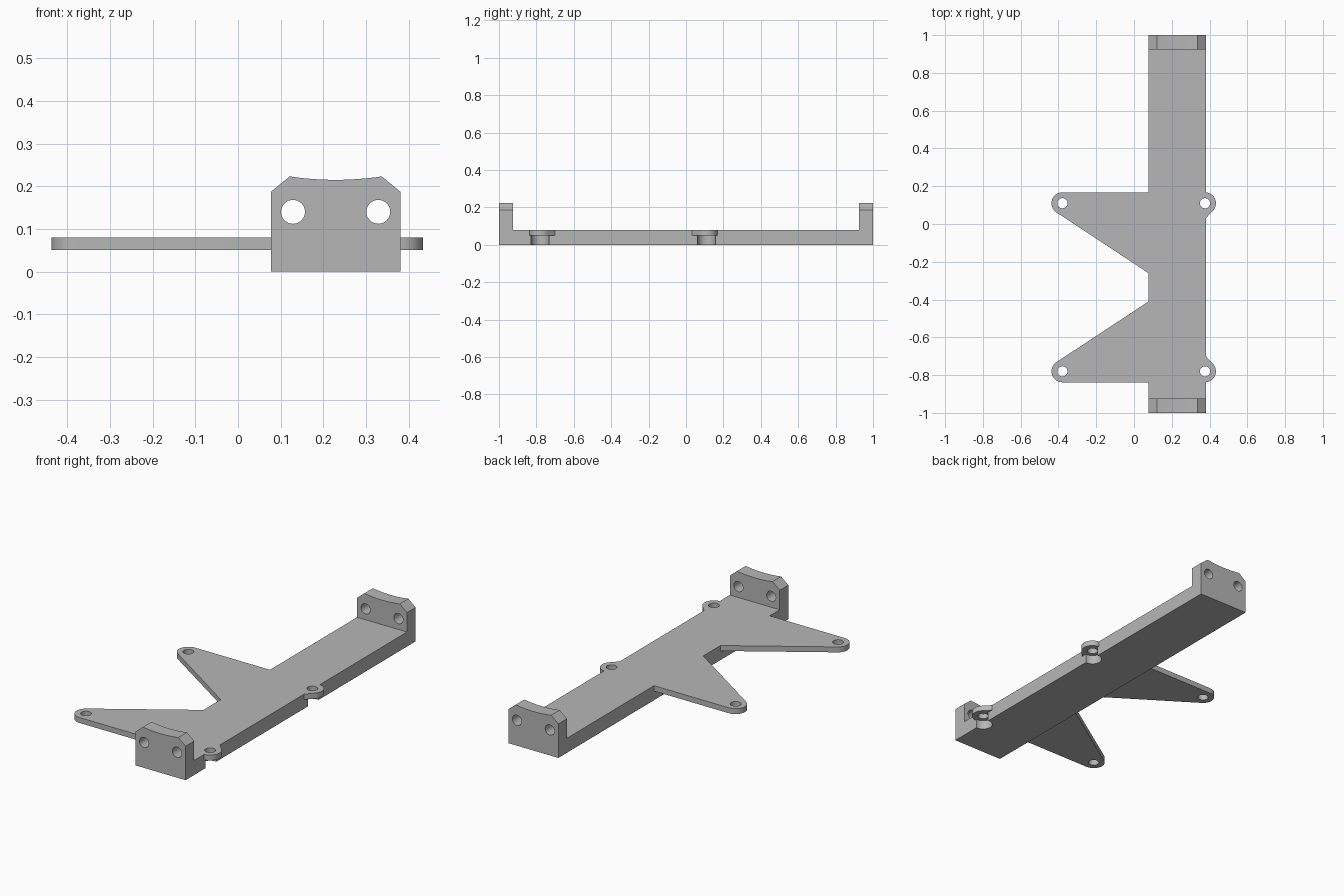
import bpy, bmesh
from math import sin, cos, radians
from mathutils import Vector

cube = bpy.data.objects.get("Cube")
if cube:
    bpy.data.objects.remove(cube, do_unlink=True)

grey = bpy.data.materials.new("mid grey")
grey.use_nodes = True
colour = (0.47, 0.47, 0.47, 1)
grey.diffuse_color = colour
grey.node_tree.nodes["Principled BSDF"].inputs["Base Color"].default_value = colour

# Main dimensions
X0, X1 = 0.077, 0.381          # beam sides
TOP, UNDER = 0.08, 0.05        # plate faces
WALL = 0.075                   # end wall thickness
MID_Y = -0.335                 # mirror line of the mounting ears
EAR_Y, EAR_R = 0.11, 0.058
LEFT_X, RIGHT_X = -0.379, 0.376


def arc(cx, cy, r, a0, a1, n):
    angles = [radians(a0 + (a1 - a0) * i / n) for i in range(n + 1)]
    return [(cx + r * cos(a), cy + r * sin(a)) for a in angles]


def prism(name, outline, lo, hi, axis="z"):
    """Extrude a flat outline along z (xy outline) or y (xz outline)."""
    def place(p, d):
        return (p[0], p[1], d) if axis == "z" else (p[0], d, p[1])
    bm = bmesh.new()
    face = bm.faces.new([bm.verts.new(place(p, lo)) for p in outline])
    new = bmesh.ops.extrude_face_region(bm, geom=[face])["geom"]
    step = Vector(place((0, 0), hi - lo))
    bmesh.ops.translate(bm, vec=step, verts=[v for v in new if isinstance(v, bmesh.types.BMVert)])
    bmesh.ops.recalc_face_normals(bm, faces=bm.faces)
    mesh = bpy.data.meshes.new(name)
    bm.to_mesh(mesh)
    bm.free()
    mesh.materials.append(grey)
    ob = bpy.data.objects.new(name, mesh)
    bpy.context.collection.objects.link(ob)
    return ob


def disc(name, cx, cy, r, lo, hi, axis="z"):
    return prism(name, arc(cx, cy, r, 0, 348.75, 31), lo, hi, axis)


def combine(target, tool, operation):
    tool.hide_render = True
    mod = target.modifiers.new(tool.name, "BOOLEAN")
    mod.operation, mod.solver, mod.object = operation, "EXACT", tool
    bpy.context.view_layer.objects.active = target
    bpy.ops.object.modifier_apply(modifier=mod.name)
    bpy.data.objects.remove(tool, do_unlink=True)


def flip(points):
    return [(x, 2 * MID_Y - y) for x, y in points]


# Long beam
bracket = prism("mounting_bracket", [(X0, -1), (X1, -1), (X1, 1), (X0, 1)], 0, TOP)

# End walls with chamfered corners and a shallow curved saddle
saddle = [(0.229 + 0.108 * t, 0.215 + 0.008 * t * t) for t in [1 - i / 6 for i in range(13)]]
wall = [(X0, 0), (X1, 0), (X1, 0.187)] + saddle + [(X0, 0.187)]
for y in (-1, 1 - WALL):
    combine(bracket, prism("end_wall", wall, y, y + WALL, "y"), "UNION")

# Triangular arms and small side ears, mirrored along the beam
arm = arc(LEFT_X, EAR_Y, EAR_R, 90, 236.5, 14) + [(X0, -0.26), (0.2, -0.26), (0.2, EAR_Y + EAR_R)]
ear = arc(RIGHT_X, EAR_Y, EAR_R, 90, -45, 14) + [(X1, 0.031), (0.31, 0.031), (0.31, EAR_Y + EAR_R)]
for name, outline in (("arm", arm), ("ear", ear)):
    for shape in (outline, flip(outline)):
        combine(bracket, prism(name, shape, UNDER, TOP), "UNION")

# Screw pockets under the ears, then screw holes
for y in (EAR_Y, 2 * MID_Y - EAR_Y):
    combine(bracket, disc("pocket", RIGHT_X, y, 0.048, -0.1, UNDER), "DIFFERENCE")
    for x in (LEFT_X, RIGHT_X):
        combine(bracket, disc("screw_hole", x, y, 0.027, -0.1, 0.2), "DIFFERENCE")

# Holes through both end walls
for x in (0.129, 0.329):
    for y in (-1, 1):
        combine(bracket, disc("wall_hole", x, 0.14, 0.028, y - 0.15, y + 0.15, "y"), "DIFFERENCE")

bpy.ops.object.select_all(action="DESELECT")
bracket.select_set(True)
bpy.context.view_layer.objects.active = bracket
bpy.ops.object.shade_smooth_by_angle(angle=radians(25))
